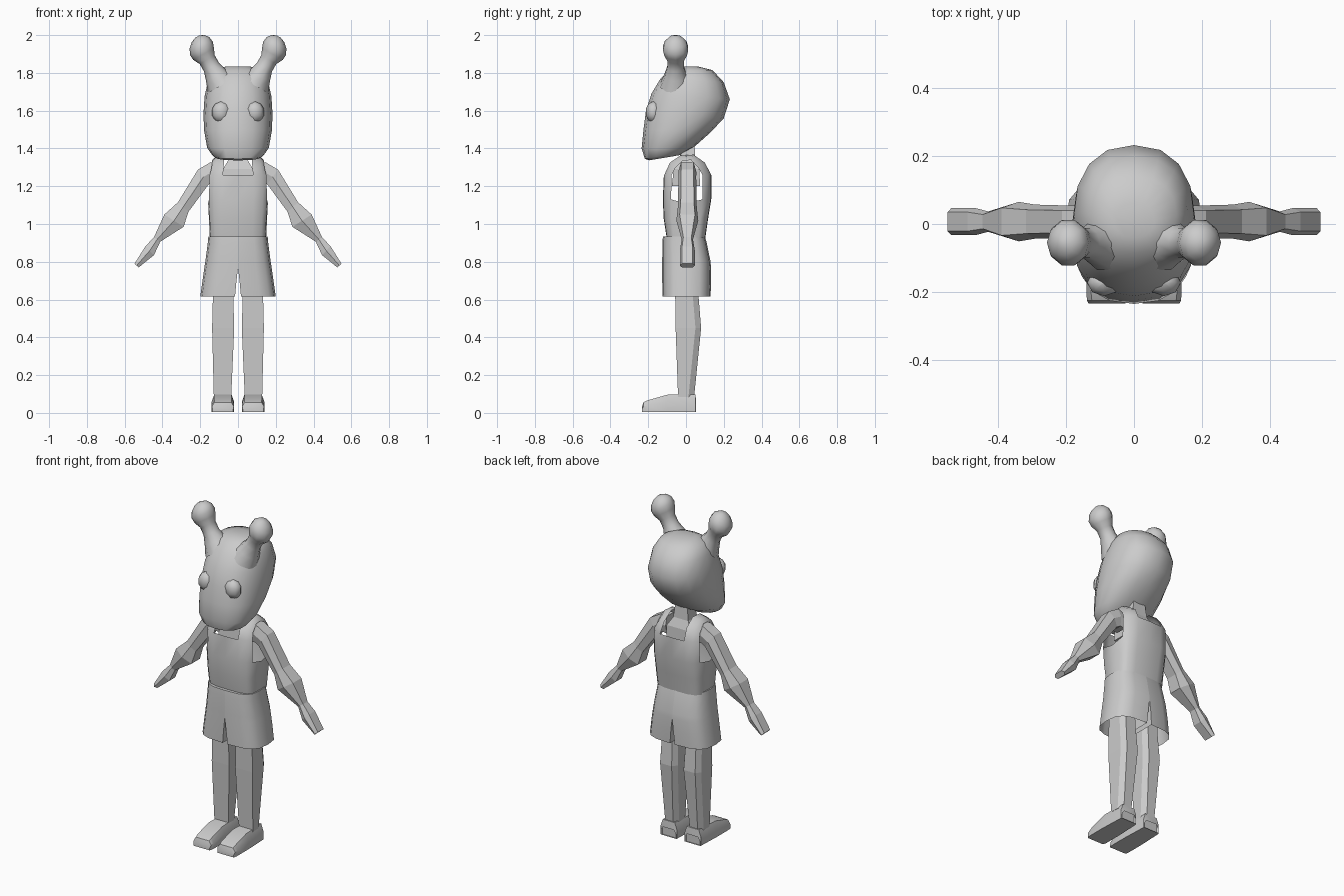
import bpy, bmesh, math
from mathutils import Vector

if "Cube" in bpy.data.objects:
    bpy.data.objects.remove(bpy.data.objects["Cube"])

GREY = bpy.data.materials.new("plain_grey")
GREY.diffuse_color = (0.6, 0.6, 0.6, 1)
GREY.use_nodes = True
GREY.node_tree.nodes["Principled BSDF"].inputs["Base Color"].default_value = GREY.diffuse_color


def make(name, verts, faces, smooth=None):
    me = bpy.data.meshes.new(name)
    me.from_pydata([tuple(v) for v in verts], [], faces)
    bm = bmesh.new()
    bm.from_mesh(me)
    bmesh.ops.remove_doubles(bm, verts=bm.verts, dist=0.0005)
    bmesh.ops.recalc_face_normals(bm, faces=bm.faces)
    bm.to_mesh(me)
    bm.free()
    ob = bpy.data.objects.new(name, me)
    bpy.context.collection.objects.link(ob)
    me.materials.append(GREY)
    if smooth:
        bpy.ops.object.select_all(action='DESELECT')
        ob.select_set(True)
        bpy.context.view_layer.objects.active = ob
        bpy.ops.object.shade_smooth_by_angle(angle=math.radians(smooth))
    return ob


def loft(name, rings, smooth=None, caps=(True, True), skip=lambda r, i: False):
    """Skin a list of equal-length closed rings."""
    n = len(rings[0])
    verts = [v for r in rings for v in r]
    faces = [(r * n + i, r * n + (i + 1) % n, (r + 1) * n + (i + 1) % n, (r + 1) * n + i)
             for r in range(len(rings) - 1) for i in range(n) if not skip(r, i)]
    if caps[0]:
        faces.append(tuple(range(n)))
    if caps[1]:
        faces.append(tuple(range(len(verts) - n, len(verts))))
    return make(name, verts, faces, smooth)


def pair(name, rings, *args, **kw):
    """Loft a part on both sides of the body."""
    for side, s in (("left", 1), ("right", -1)):
        loft(f"{side}_{name}", [[(s * x, y, z) for x, y, z in r] for r in rings], *args, **kw)


# Head: tilted rings given by front point, back point and half width
HEAD = [(-.195, 1.337, -.03, 1.365, .115), (-.218, 1.345, -.01, 1.38, .135),
        (-.235, 1.40, .04, 1.405, .163), (-.225, 1.50, .13, 1.485, .179),
        (-.212, 1.60, .20, 1.56, .183), (-.183, 1.69, .232, 1.66, .177),
        (-.135, 1.77, .20, 1.75, .158), (-.085, 1.815, .14, 1.815, .125),
        (-.04, 1.835, .06, 1.835, .06)]
rings = []
for fy, fz, by, bz, w in HEAD:
    ring = []
    for k in range(16):
        a = math.tau * k / 16
        c, s = math.cos(a), math.sin(a)
        t = 0.5 + 0.5 * math.copysign(abs(s) ** 0.9, s)
        ring.append((w * math.copysign(abs(c) ** 0.85, c), fy + (by - fy) * t, fz + (bz - fz) * t))
    rings.append(ring)
loft("head", rings, 50)

# Ears: flared stalk ending in a ball, as (x, z, radius)
EAR = [(.085, 1.735, .085), (.115, 1.785, .062), (.14, 1.83, .046), (.163, 1.87, .046),
       (.182, 1.90, .063), (.194, 1.93, .070), (.204, 1.96, .060), (.212, 1.982, .038),
       (.216, 1.992, .012)]
axis = Vector((.5, 0, .866))
across = Vector((.866, 0, -.5))
pair("ear", [[Vector((x, -.055, z)) + across * r * math.cos(a) + Vector((0, r * math.sin(a), 0))
              for a in (math.tau * k / 10 for k in range(10))] for x, z, r in EAR], 60)

# Eyes: low-poly bulges
pair("eye", [[(.088 + .052 * math.sin(p) * math.cos(a), -.172 - .042 * math.sin(p) * math.sin(a),
               1.592 + .057 * math.cos(p)) for a in (math.tau * k / 8 for k in range(8))]
             for p in (.05, .7, 1.25, 1.9, 2.45, 3.09)], 60)

# Neck
loft("neck", [[(-w, y0, z), (w, y0, z), (w, y1, z), (-w, y1, z)] for w, y0, y1, z in
              ((.08, -.075, .075, 1.20), (.08, -.065, .07, 1.29), (.05, -.035, .05, 1.34),
               (.04, -.02, .045, 1.42))])

# Vest: a strip running up the front, over the shoulders and down the back
PATH = [(-.10, .925, .145), (-.116, 1.03, .150), (-.12, 1.13, .154), (-.115, 1.26, .150),
        (-.085, 1.325, .140), (-.03, 1.362, .136), (.04, 1.367, .136), (.10, 1.325, .140),
        (.133, 1.26, .150), (.131, 1.13, .154), (.115, 1.03, .150), (.10, .925, .145)]
verts, faces = [], []
for y, z, w in PATH:
    for f, m, drop in ((-1, .66, .028), (-.84, .88, .008), (-.53, 1, 0), (0, 1.02, 0),
                       (.53, 1, 0), (.84, .88, .008), (1, .66, .028)):
        verts.append((w * f, y * m, z - (drop if z > 1.3 else 0)))
for r in range(len(PATH) - 1):
    for c in range(6):
        if not (3 <= r <= 7 and c in (2, 3)):      # neck opening
            faces.append((r * 7 + c, r * 7 + c + 1, r * 7 + c + 8, r * 7 + c + 7))
for c in (0, 6):                                    # sides below the armholes
    mids = []
    for r in range(3):
        mids.append(len(verts))
        verts.append((math.copysign(PATH[r][2] + .004, c - 3), 0, PATH[r][1] - (.02 if r == 2 else 0)))
    for r in range(2):
        for e in (r, 11 - r):
            nxt = e + 1 if e < 6 else e - 1
            faces.append((e * 7 + c, nxt * 7 + c, mids[r + 1], mids[r]))
make("vest", verts, faces, 45)

# Shorts: two mirrored halves whose inner walls start at the crotch
SHORTS = [(.935, .157, -.122, .10, 0), (.90, .160, -.125, .11, 0), (.80, .173, -.126, .13, 0),
          (.77, .178, -.126, .132, 0), (.70, .188, -.126, .133, .008), (.615, .20, -.124, .13, .016)]
rings = []
for z, w, y0, y1, gap in SHORTS:
    ring = []
    for k in range(9):
        a = math.pi * (k / 8 - .5)
        c, s = abs(math.cos(a)) ** .65, math.copysign(abs(math.sin(a)) ** .65, math.sin(a))
        ring.append((gap + (w - gap) * c, (y0 + y1) / 2 + (y1 - y0) / 2 * s, z))
    rings.append(ring)
pair("shorts_half", rings, 50, caps=(True, False), skip=lambda r, i: i == 8 and r < 3)

# Legs: tapered, with narrow chamfers at the back
pair("leg", [[(x0, y0, z), (x1, y0, z), (x1, y1 - .03, z), (x1 - .02, y1, z),
              (x0 + .02, y1, z), (x0, y1 - .03, z)] for x0, x1, y0, y1, z in
             ((.028, .130, -.055, .06, .78), (.025, .133, -.057, .067, .61),
              (.020, .137, -.055, .08, .45), (.036, .128, -.042, .043, .085))])

# Feet: sections from heel to toe
pair("foot", [[(.08 - w, y, .005), (.08 + w, y, .005), (.08 + w, y, top * .6),
               (.08 + w - .014, y, top), (.08 - w + .014, y, top), (.08 - w, y, top * .6)]
              for y, w, top in ((.045, .044, .095), (.054, .05, .055), (.05, .054, .098),
                                (-.10, .060, .096), (-.205, .060, .066), (-.225, .058, .056),
                                (-.234, .054, .03))], 30)

# Arms: shoulder to fingertips as outer point, inner point and half depth
ARM = [(.10, 1.325, .10, 1.22, .045), (.145, 1.327, .13, 1.225, .048), (.212, 1.288, .155, 1.21, .047),
       (.318, 1.115, .262, 1.065, .050), (.390, 1.05, .288, .985, .058), (.445, .93, .412, .906, .030),
       (.490, .882, .445, .835, .040), (.548, .79, .526, .77, .040)]
rings = []
for ox, oz, ix, iz, d in ARM:
    mx, mz = (ox + ix) / 2, (oz + iz) / 2
    rings.append([(ox, .007 - d * .7, oz), (ox, .007 + d * .7, oz), (mx, .007 + d, mz),
                  (ix, .007 + d * .7, iz), (ix, .007 - d * .7, iz), (mx, .007 - d, mz)])
pair("arm", rings)
